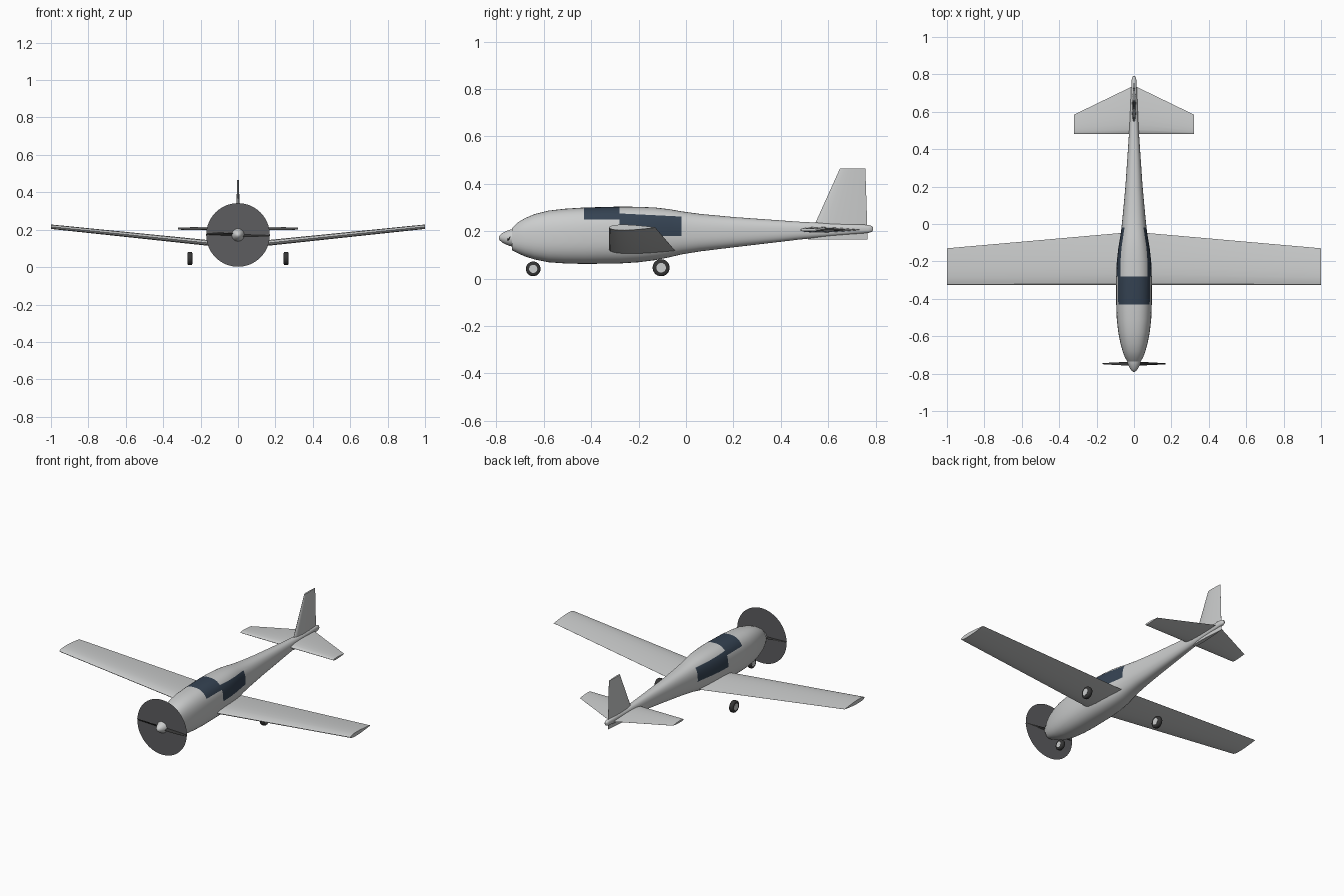
import bpy, bmesh, math
from mathutils import Vector, Matrix

if "Cube" in bpy.data.objects:
    bpy.data.objects.remove(bpy.data.objects["Cube"])


def material(name, rgb):
    m = bpy.data.materials.new(name)
    m.use_nodes = True
    m.diffuse_color = (*rgb, 1)
    m.node_tree.nodes["Principled BSDF"].inputs["Base Color"].default_value = (*rgb, 1)
    return m


PAINT = material("light grey paint", (0.6, 0.61, 0.61))
GLASS = material("dark blue glass", (0.035, 0.055, 0.085))
DISC = material("propeller blur grey", (0.11, 0.11, 0.115))
BLACK = material("black rubber", (0.035, 0.035, 0.035))


def finish(name, bm, *mats, angle=40):
    bmesh.ops.recalc_face_normals(bm, faces=bm.faces[:])
    mesh = bpy.data.meshes.new(name)
    bm.to_mesh(mesh)
    bm.free()
    ob = bpy.data.objects.new(name, mesh)
    bpy.context.collection.objects.link(ob)
    for m in mats:
        mesh.materials.append(m)
    bpy.ops.object.select_all(action="DESELECT")
    ob.select_set(True)
    bpy.context.view_layer.objects.active = ob
    bpy.ops.object.shade_smooth_by_angle(angle=math.radians(angle))
    return ob


def loft(rings):
    """Skin a list of equal-length point rings and cap both ends."""
    bm = bmesh.new()
    rows = [[bm.verts.new(p) for p in ring] for ring in rings]
    n = len(rows[0])
    for a, b in zip(rows, rows[1:]):
        for i in range(n):
            j = (i + 1) % n
            bm.faces.new((a[i], a[j], b[j], b[i]))
    bm.faces.new(rows[0])
    bm.faces.new(rows[-1])
    return bm


def oval(y, half_width, bottom, top, power=2.5, n=40):
    """Rounded-box cross-section of the body at station y."""
    ring = []
    for i in range(n):
        a = math.tau * i / n
        c, s = math.cos(a), math.sin(a)
        x = math.copysign(abs(c) ** (2 / power), c)
        z = math.copysign(abs(s) ** (2 / power), s)
        ring.append((half_width * x, y, (top + bottom) / 2 + (top - bottom) / 2 * z))
    return ring


# Fuselage: y, half width, bottom, top
STATIONS = [
    (-.735, .036, .12, .212), (-.71, .05, .107, .237), (-.68, .061, .094, .255),
    (-.64, .072, .081, .272), (-.58, .084, .069, .287), (-.51, .092, .064, .295),
    (-.43, .095, .062, .3), (-.28, .095, .064, .304), (-.2, .092, .069, .303),
    (-.13, .084, .078, .3), (-.07, .074, .09, .293), (-.02, .067, .102, .284),
    (.06, .059, .115, .273), (.2, .046, .132, .26), (.48, .027, .165, .24),
    (.7, .016, .187, .229), (.77, .013, .193, .227), (.785, .009, .198, .222),
    (.79, .004, .205, .215)]
bm = loft([oval(*s) for s in STATIONS])


def cut(y0, y1, point, normal):
    faces = [f for f in bm.faces if y0 < f.calc_center_median().y < y1]
    geom = {e for f in faces for e in (*f.verts, *f.edges)}
    bmesh.ops.bisect_plane(bm, geom=list(geom) + faces, plane_co=point, plane_no=normal)


# Windscreen and side windows are cut into the skin
FRONT, PILLAR, REAR = -.43, -.28, -.02
cut(FRONT, PILLAR, (0, 0, .25), (0, 0, 1))
cut(PILLAR, REAR, (0, 0, .18), (0, 0, 1))
cut(PILLAR, REAR, (0, PILLAR, .275), (0, .05, 1))
for f in bm.faces:
    c = f.calc_center_median()
    screen = FRONT < c.y < PILLAR and c.z > .25
    side = PILLAR < c.y < REAR and .18 < c.z < .275 - .05 * (c.y - PILLAR)
    f.material_index = int(screen or side)
finish("fuselage", bm, PAINT, GLASS)


def foil(lead, trail, thick, steps=10):
    """Streamlined section as (along y, across) pairs."""
    def half(t):
        return 5 * thick * (.2969 * math.sqrt(t) - .126 * t - .3516 * t ** 2
                            + .2843 * t ** 3 - .1015 * t ** 4)
    ts = [(1 - math.cos(math.pi * i / steps)) / 2 for i in range(steps + 1)]
    upper = [(lead + (trail - lead) * t, half(t)) for t in reversed(ts)]
    lower = [(lead + (trail - lead) * t, -half(t)) for t in ts[1:]]
    return upper + lower


def flat_wing(name, half_span, root, tip, z_root, z_tip):
    rings = []
    for x, section, z in ((-half_span, tip, z_tip), (0, root, z_root), (half_span, tip, z_tip)):
        rings.append([(x, y, z + h) for y, h in foil(*section)])
    return finish(name, loft(rings), PAINT, angle=30)


flat_wing("main_wing", 1, (-.325, -.042, .032), (-.325, -.13, .024), .113, .216)
flat_wing("tailplane", .32, (.48, .74, .024), (.48, .585, .012), .206, .206)

# Upright fin, running through the tail
fin = [[(h, y, z) for y, h in foil(*section)]
       for z, section in ((.166, (.515, .767, .024)), (.465, (.65, .757, .01)))]
finish("tail_fin", loft(fin), PAINT, angle=30)

# Spinner
HUB = Vector((0, -.745, .172))
spin = [(-.79, .004), (-.786, .011), (-.775, .02), (-.76, .028), (-.745, .034), (-.73, .037)]
finish("spinner", loft([oval(y, r, HUB.z - r, HUB.z + r, 2, 24) for y, r in spin]), PAINT)

# Spinning propeller disc
bm = bmesh.new()
bmesh.ops.create_circle(bm, cap_ends=True, segments=64, radius=.17,
                        matrix=Matrix.Translation(HUB) @ Matrix.Rotation(math.pi / 2, 4, "X"))
finish("propeller_disc", bm, DISC)

# Two twisted blades, pitched opposite ways on each side
for side, label in ((1, "left"), (-1, "right")):
    rings = []
    for r, chord, pitch in ((.01, .026, 50), (.05, .026, 45), (.11, .02, 38), (.168, .01, 30)):
        a = math.radians(pitch) * side
        section = foil(-chord / 2, chord / 2, .004, 6)
        rings.append([HUB + Vector((side * r, u * math.sin(a) - v * math.cos(a) - .002,
                                    u * math.cos(a) * side * side + v * math.sin(a)
                                    - side * .04 * r)) for u, v in section])
    finish(label + "_propeller_blade", loft(rings), BLACK)


def wheel(name, x, y, z, radius, width):
    profile = [(-.5, .8), (-.42, .93), (-.25, 1), (.25, 1), (.42, .93), (.5, .8)]

    def turned(points):
        rings = []
        for u, r in points:
            ring = [math.tau * i / 28 for i in range(28)]
            rings.append([(x + u * width, y + r * radius * math.cos(a),
                           z + r * radius * math.sin(a)) for a in ring])
        return loft(rings)
    finish(name + "_tyre", turned(profile), BLACK)
    finish(name + "_hub", turned([(-.54, .56), (.54, .56)]), PAINT)


wheel("nose_wheel", 0, -.645, .041, .031, .024)
wheel("left_main_wheel", .257, -.105, .046, .036, .026)
wheel("right_main_wheel", -.257, -.105, .046, .036, .026)
